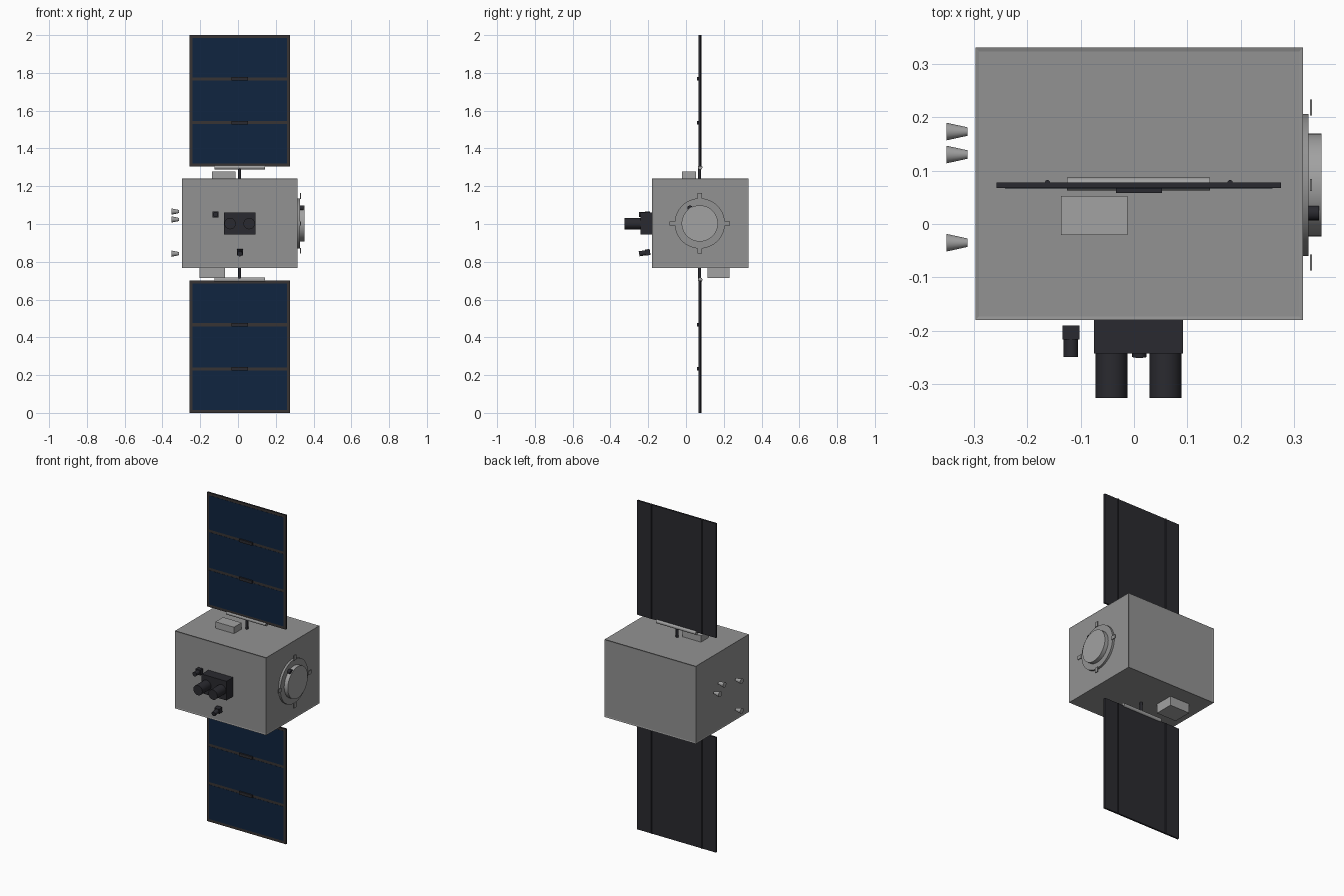
import bpy, bmesh, math
from mathutils import Vector

if "Cube" in bpy.data.objects:
    bpy.data.objects.remove(bpy.data.objects["Cube"])


def mat(name, r, g, b):
    m = bpy.data.materials.new(name)
    m.diffuse_color = (r, g, b, 1)
    m.use_nodes = True
    m.node_tree.nodes["Principled BSDF"].inputs["Base Color"].default_value = m.diffuse_color
    return m


GREY = mat("hull grey", 0.29, 0.29, 0.29)
LIGHT = mat("light metal", 0.36, 0.36, 0.36)
DARK = mat("charcoal", 0.023, 0.023, 0.029)
FRAME = mat("panel frame", 0.038, 0.033, 0.033)
BLUE = mat("solar blue", 0.005, 0.018, 0.05)


def finish(bm, name, *mats):
    me = bpy.data.meshes.new(name)
    bm.to_mesh(me)
    bm.free()
    for m in mats:
        me.materials.append(m)
    ob = bpy.data.objects.new(name, me)
    bpy.context.collection.objects.link(ob)
    return ob


def box(name, x0, x1, y0, y1, z0, z1, m):
    bm = bmesh.new()
    bmesh.ops.create_cube(bm, size=1)
    bmesh.ops.scale(bm, vec=(x1 - x0, y1 - y0, z1 - z0), verts=bm.verts)
    bmesh.ops.translate(bm, vec=((x0 + x1) / 2, (y0 + y1) / 2, (z0 + z1) / 2), verts=bm.verts)
    return finish(bm, name, m)


def rod(name, a, b, r1, r2, m, segs=32):
    """Cylinder or cone from point a (radius r1) to point b (radius r2)."""
    a, b = Vector(a), Vector(b)
    bm = bmesh.new()
    bmesh.ops.create_cone(bm, cap_ends=True, segments=segs, radius1=r1, radius2=r2, depth=(b - a).length)
    ob = finish(bm, name, m)
    ob.rotation_mode = 'QUATERNION'
    ob.rotation_quaternion = Vector((0, 0, 1)).rotation_difference(b - a)
    ob.location = (a + b) / 2
    bpy.context.view_layer.objects.active = ob
    ob.select_set(True)
    bpy.ops.object.shade_smooth_by_angle(angle=math.radians(35))
    ob.select_set(False)
    return ob


CX, PY, CZ = 0.009, 0.072, 1.003      # hull centre x, wing plane y, hull centre z

# Hull with a thin raised rim around each face
hull = box("hull", -0.297, 0.316, -0.18, 0.33, 0.768, 1.24, GREY)
bm = bmesh.new()
bm.from_mesh(hull.data)
bmesh.ops.inset_individual(bm, faces=bm.faces[:], thickness=0.01, depth=0)
inner = [f for f in bm.faces if all(len(e.link_faces) == 2 for e in f.edges)
         and f.calc_area() > 0.1]
for f in inner:
    bmesh.ops.translate(bm, vec=f.normal * -0.002, verts=f.verts)
bm.to_mesh(hull.data)
bm.free()

# Equipment boxes on top and bottom
box("top_box", -0.137, -0.012, -0.021, 0.052, 1.235, 1.277, LIGHT)
box("bottom_box", -0.204, -0.069, 0.114, 0.23, 0.713, 0.772, LIGHT)

# Solar wings, upper and lower
for side, s in (("upper", 1), ("lower", -1)):
    def zz(d):                        # distance from the hull centre
        return 1.0025 + s * d if s > 0 else 1.0 - d
    inner_z, outer_z = (1.305, 2.0) if s > 0 else (0.70, 0.0)
    lo, hi = min(inner_z, outer_z), max(inner_z, outer_z)
    slab = box(side + "_wing_panel", -0.257, 0.275, 0.0675, 0.078, lo, hi, DARK)
    slab.data.materials.append(FRAME)
    for p in slab.data.polygons:      # front rim colour
        p.material_index = 1 if p.normal.y < -0.5 else 0
    step = (hi - lo) / 3
    for i in range(3):
        a = lo + i * step + (0.016 if i == 0 else 0.008)
        b = lo + (i + 1) * step - (0.016 if i == 2 else 0.008)
        box(f"{side}_solar_cells_{i}", -0.241, 0.259, 0.0665, 0.069, a, b, BLUE)
        if i:
            z = lo + i * step
            box(f"{side}_hinge_{i}", -0.034, 0.052, 0.058, 0.069, z - 0.009, z + 0.009, DARK)
    # cables down the back
    for x in (-0.162, 0.18):
        rod(side + "_back_cable", (x, 0.0775, lo), (x, 0.0775, hi), 0.005, 0.005, DARK, 10)
    # root bar and mast
    zb = inner_z - s * 0.005
    rod(side + "_root_bar", (-0.125, 0.075, zb), (0.142, 0.075, zb), 0.012, 0.012, LIGHT, 20)
    rod(side + "_mast", (CX, PY, CZ + s * 0.22), (CX, PY, zb), 0.008, 0.008, DARK, 16)

# Docking ring on the right side
RY = 0.073
rod("docking_plate", (0.312, RY, CZ), (0.327, RY, CZ), 0.133, 0.133, GREY, 64)
rod("docking_drum", (0.325, RY, CZ), (0.351, RY, CZ), 0.096, 0.096, LIGHT, 64)
for dy, dz in ((1, 0), (-1, 0), (0, 1), (0, -1)):
    y, z = RY + dy * 0.145, CZ + dz * 0.145
    hy, hz = (0.015, 0.0115) if dy else (0.0115, 0.015)
    box("docking_tab", 0.329, 0.333, y - hy, y + hy, z - hz, z + hz, GREY)
rod("docking_sensor", (0.325, 0.021, 1.084), (0.346, 0.021, 1.084), 0.014, 0.014, DARK, 20)

# Twin telescope on the front
box("telescope_box", -0.075, 0.092, -0.242, -0.178, 0.944, 1.06, DARK)
for x in (-0.042, 0.059):
    rod("telescope_tube", (x, -0.24, 1.002), (x, -0.326, 1.002), 0.03, 0.03, DARK, 40)


# Small cameras: square body with a round lens, tilted about x
def camera_unit(name, x, z, tilt):
    body = box(name + "_body", -0.016, 0.016, -0.013, 0.013, -0.016, 0.016, DARK)
    body.location = (x, -0.203, z)
    body.rotation_euler.x = tilt
    d = Vector((0, -math.cos(tilt), -math.sin(tilt)))
    c = Vector((x, -0.203, z))
    rod(name + "_lens", c + d * 0.012, c + d * 0.046, 0.0135, 0.0135, DARK, 24)


camera_unit("upper_camera", -0.118, 1.05, 0)
camera_unit("lower_camera", 0.01, 0.85, math.radians(10))

# Thruster nozzles on the left side
for y, z in ((0.13, 1.066), (0.173, 1.024), (-0.035, 1.024), (-0.035, 0.843)):
    rod("thruster_nozzle", (-0.312, y, z), (-0.351, y, z), 0.008, 0.0165, LIGHT, 24)
